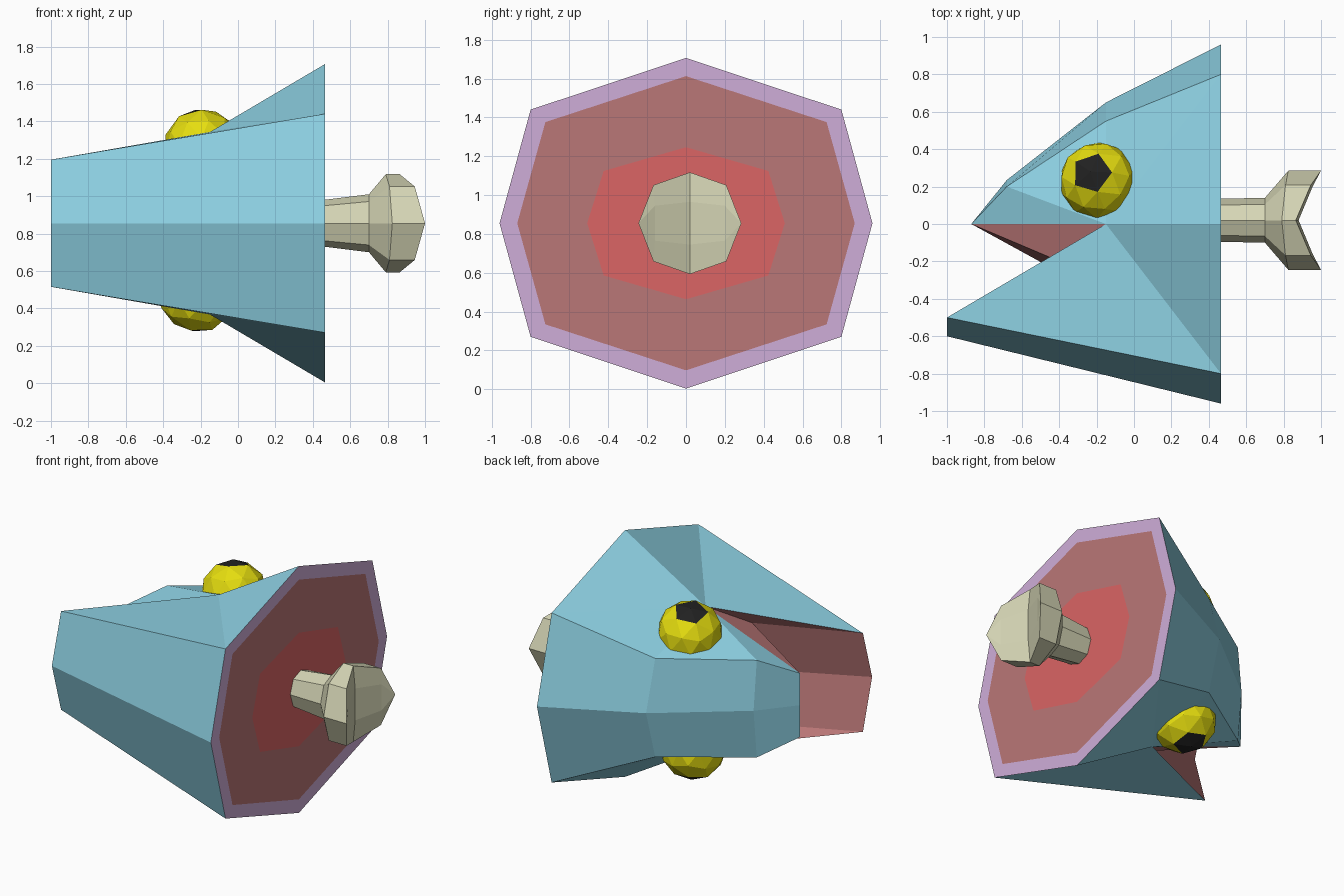
import bpy, bmesh, math
from mathutils import Vector, Matrix

if "Cube" in bpy.data.objects:
    bpy.data.objects.remove(bpy.data.objects["Cube"])

CZ = 0.855      # height of the symmetry plane
CUT = 0.465     # x of the cut face


def mat(name, rgb):
    m = bpy.data.materials.new(name)
    lin = [(c / 255 / 12.92) if c < 11 else ((c / 255 + 0.055) / 1.055) ** 2.4 for c in rgb]
    m.diffuse_color = (*lin, 1)
    m.use_nodes = True
    m.node_tree.nodes["Principled BSDF"].inputs["Base Color"].default_value = m.diffuse_color
    return m


SKIN = mat("blue_skin", (141, 208, 226))
RIM = mat("purple_rim", (207, 174, 217))
FLESH = mat("flesh", (186, 119, 119))
CORE = mat("red_core", (219, 101, 101))
BONE = mat("bone", (213, 213, 181))
YELLOW = mat("eye_yellow", (230, 222, 15))
BLACK = mat("pupil_black", (33, 33, 33))


def finish(name, bm, mats):
    bmesh.ops.remove_doubles(bm, verts=bm.verts, dist=1e-4)
    bmesh.ops.recalc_face_normals(bm, faces=bm.faces)
    me = bpy.data.meshes.new(name)
    bm.to_mesh(me)
    bm.free()
    for m in mats:
        me.materials.append(m)
    ob = bpy.data.objects.new(name, me)
    bpy.context.collection.objects.link(ob)
    return ob


def add_face(bm, pts, index=0):
    f = bm.faces.new([bm.verts.new(p) for p in pts])
    f.material_index = index
    return f


# Named head points: x, y, height above the symmetry plane
P = {
    "tip": (-0.87, 0, 0.22), "tip_m": (-0.87, 0, 0),
    "brow": (-0.68, 0.2, 0.335), "brow_m": (-0.68, 0.235, 0),
    "cheek": (-0.15, 0.55, 0.34), "cheek_m": (-0.15, 0.65, 0),
    "up": (CUT, 0.8, 0.585), "up_m": (CUT, 0.96, 0),
    "ridge": (CUT, 0, 0.851), "hinge": (-0.15, 0, 0.488),
    "throat": (-0.35, -0.22, 0.345), "throat_m": (-0.35, -0.285, 0),
    "jaw": (-1, -0.5, 0.34), "jaw_m": (-1, -0.6, 0),
    "low": (CUT, -0.8, 0.585), "low_m": (CUT, -0.96, 0),
}
SKIN_FACES = ["tip brow brow_m tip_m", "brow cheek cheek_m brow_m", "cheek up up_m cheek_m",
              "tip hinge brow", "brow hinge cheek", "cheek hinge up", "hinge ridge up",
              "jaw low hinge", "low ridge hinge", "jaw jaw_m low_m low"]
MOUTH_FACES = ["tip throat hinge", "jaw hinge throat",
               "tip tip_m throat_m throat", "jaw throat throat_m jaw_m"]


def pos(key, s):
    x, y, h = P[key]
    return Vector((x, y, CZ + s * h))


# Head: both halves of the skin and the mouth lining
bm = bmesh.new()
for s in (1, -1):
    for group, index in ((SKIN_FACES, 0), (MOUTH_FACES, 2)):
        for names in group:
            add_face(bm, [pos(k, s) for k in names.split()], index)

# Cut face: nested octagons of rim, flesh and core
outline = [pos("ridge", 1), pos("up", 1), pos("up_m", 1), pos("up", -1),
           pos("ridge", -1), pos("low", -1), pos("low_m", 1), pos("low", 1)]


def scaled(sy, sz):
    return [Vector((CUT, p.y * sy, CZ + (p.z - CZ) * sz)) for p in outline]


rings = [outline, scaled(0.905, 0.89), scaled(0.53, 0.46)]
for k in range(2):
    a, b = rings[k], rings[k + 1]
    for i in range(8):
        j = (i + 1) % 8
        add_face(bm, [a[i], a[j], b[j], b[i]], k + 1)
add_face(bm, rings[2], 3)
finish("head", bm, [SKIN, RIM, FLESH, CORE])

# Eyes: low-poly balls with five black facets round the pole
for name, centre, look in (("eye_left", (-0.19, 0.23, 1.26), (-0.2, 0.24, 0.95)),
                           ("eye_right", (-0.215, 0.225, 0.48), (-0.1, 0.25, -0.95))):
    bm = bmesh.new()
    bmesh.ops.create_icosphere(bm, subdivisions=2, radius=0.21)
    pole = max(bm.verts, key=lambda v: v.co.z)
    for f in pole.link_faces:
        f.material_index = 1
    turn = Vector((0, 0, 1)).rotation_difference(Vector(look)).to_matrix().to_4x4()
    bmesh.ops.transform(bm, matrix=Matrix.Translation(centre) @ turn, verts=bm.verts)
    finish(name, bm, [YELLOW, BLACK])

# Spine bone: eight-sided shaft flaring to a notched knuckle
BY = 0.02
# x at top and bottom, extra x at the corners and sides, y radius, z radius
profile = [(0.46, 0, 0, 0.115, 0.125), (0.70, 0, 0, 0.12, 0.155),
           (0.79, 0.02, 0.035, 0.265, 0.262), (0.865, 0.08, 0.135, 0.265, 0.262)]
bm = bmesh.new()
loops = []
for x, dc, ds, ry, rz in profile:
    loop = []
    for i in range(8):
        a = i * math.pi / 4
        dx = dc if i % 2 else (ds if i % 4 else 0)
        loop.append(bm.verts.new((x + dx, BY + ry * math.sin(a) * 1.0, CZ + rz * math.cos(a) * (1.06 if i % 2 else 1))))
    loops.append(loop)
for a, b in zip(loops, loops[1:]):
    for i in range(8):
        j = (i + 1) % 8
        bm.faces.new((a[i], a[j], b[j], b[i]))
bm.faces.new(loops[0])
# Notched end: two lobes meeting at a vertical crease
end = loops[-1]
crease = [bm.verts.new((0.88, BY, CZ + s * 0.11)) for s in (1, -1)]
for tip, up, low in ((2, 1, 3), (6, 7, 5)):
    inner = [bm.verts.new((0.955, BY + (0.18 if tip == 2 else -0.18), CZ + s * 0.09)) for s in (1, -1)]
    bm.faces.new((crease[0], crease[1], inner[1], inner[0]))
    bm.faces.new((end[tip], inner[0], inner[1]))
    for k, corner, pole in ((0, up, 0), (1, low, 4)):
        bm.faces.new((end[pole], crease[k], inner[k], end[corner]))
        bm.faces.new((end[corner], inner[k], end[tip]))
finish("spine_bone", bm, [BONE])
